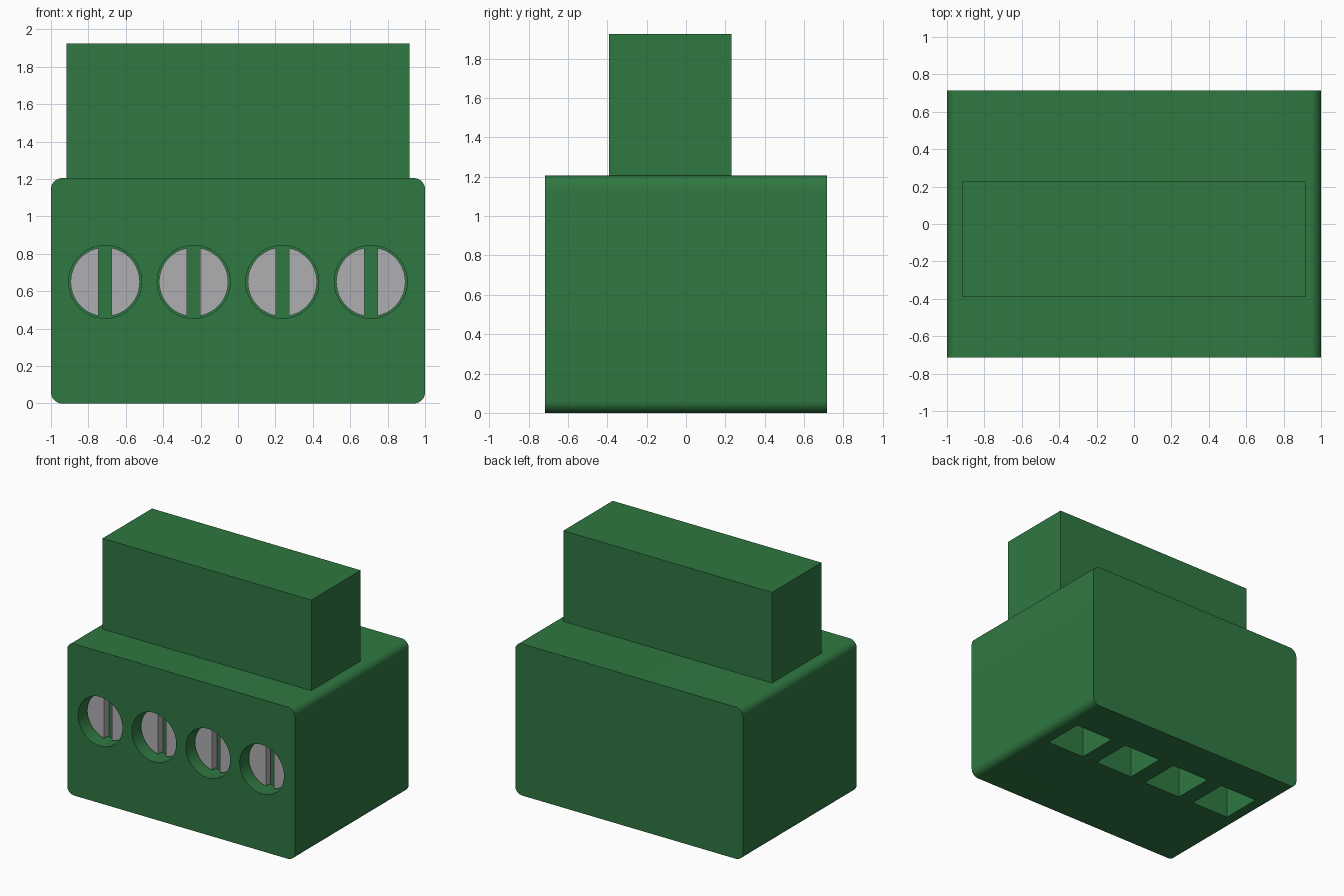
import bpy
import bmesh
import math
from mathutils import Matrix, Vector

if "Cube" in bpy.data.objects:
    bpy.data.objects.remove(bpy.data.objects["Cube"], do_unlink=True)


def material(name, rgb):
    m = bpy.data.materials.new(name)
    m.use_nodes = True
    m.diffuse_color = (*rgb, 1)
    m.node_tree.nodes["Principled BSDF"].inputs["Base Color"].default_value = (*rgb, 1)
    return m


GREEN = material("green plastic", (0.029, 0.188, 0.054))
METAL = material("grey metal", (0.43, 0.43, 0.45))


def finish(bm, name, mat):
    bmesh.ops.recalc_face_normals(bm, faces=bm.faces)
    mesh = bpy.data.meshes.new(name)
    bm.to_mesh(mesh)
    bm.free()
    mesh.materials.append(mat)
    obj = bpy.data.objects.new(name, mesh)
    bpy.context.collection.objects.link(obj)
    return obj


def add_box(bm, low, high):
    low, high = Vector(low), Vector(high)
    place = Matrix.Translation((low + high) / 2) @ Matrix.Diagonal((*(high - low), 1))
    return bmesh.ops.create_cube(bm, size=1, matrix=place)["verts"]


FRONT = -0.715
TOP = 1.205
SCREW_Z = 0.65
RECESS = 0.16
SCREW_DEPTH = 0.1
centres = [-0.71, -0.237, 0.237, 0.71]

# Housing with rounded edges running front to back
bm = bmesh.new()
add_box(bm, (-1, FRONT, 0), (1, -FRONT, TOP))
long_edges = [e for e in bm.edges if abs(e.verts[0].co.y - e.verts[1].co.y) > 1]
bmesh.ops.bevel(bm, geom=long_edges, offset=0.06, segments=8, profile=0.5, affect='EDGES')
housing = finish(bm, "housing", GREEN)

# Cutter for the round screw recesses and the square wire openings
bm = bmesh.new()
for x in centres:
    place = Matrix.Translation((x, FRONT, SCREW_Z)) @ Matrix.Rotation(math.pi / 2, 4, 'X')
    bmesh.ops.create_cone(bm, cap_ends=True, segments=48, radius1=0.195, radius2=0.195,
                          depth=RECESS * 2, matrix=place)
    add_box(bm, (x - 0.168, 0.045, -0.1), (x + 0.168, 0.38, 0.6))
cutter = finish(bm, "opening_cutter", GREEN)
cutter.hide_render = True

cut = housing.modifiers.new("openings", 'BOOLEAN')
cut.operation = 'DIFFERENCE'
cut.solver = 'EXACT'
cut.object = cutter
bpy.context.view_layer.objects.active = housing
housing.select_set(True)
bpy.ops.object.modifier_apply(modifier=cut.name)
bpy.ops.object.shade_smooth_by_angle(angle=math.radians(30))
housing.select_set(False)
bpy.data.objects.remove(cutter, do_unlink=True)

# Plug block on top of the housing
bm = bmesh.new()
add_box(bm, (-0.917, -0.39, TOP), (0.917, 0.23, 1.925))
finish(bm, "plug_block", GREEN)


# Slotted screw heads, each made of two halves beside an open slot
def screw_head(index, x):
    bm = bmesh.new()
    radius, half_slot = 0.185, 0.035
    limit = math.acos(half_slot / radius)
    for side in (-1, 1):
        ring = []
        for i in range(25):
            a = -limit + 2 * limit * i / 24
            ring.append(bm.verts.new((x + side * radius * math.cos(a), FRONT + SCREW_DEPTH,
                                      SCREW_Z + radius * math.sin(a))))
        face = bm.faces.new(ring)
        solid = bmesh.ops.extrude_face_region(bm, geom=[face], use_keep_orig=True)
        moved = [g for g in solid["geom"] if isinstance(g, bmesh.types.BMVert)]
        bmesh.ops.translate(bm, verts=moved, vec=(0, RECESS - SCREW_DEPTH, 0))
    obj = finish(bm, f"screw_head_{index}", METAL)
    bpy.context.view_layer.objects.active = obj
    obj.select_set(True)
    bpy.ops.object.shade_smooth_by_angle(angle=math.radians(30))
    obj.select_set(False)


for index, x in enumerate(centres, 1):
    screw_head(index, x)
